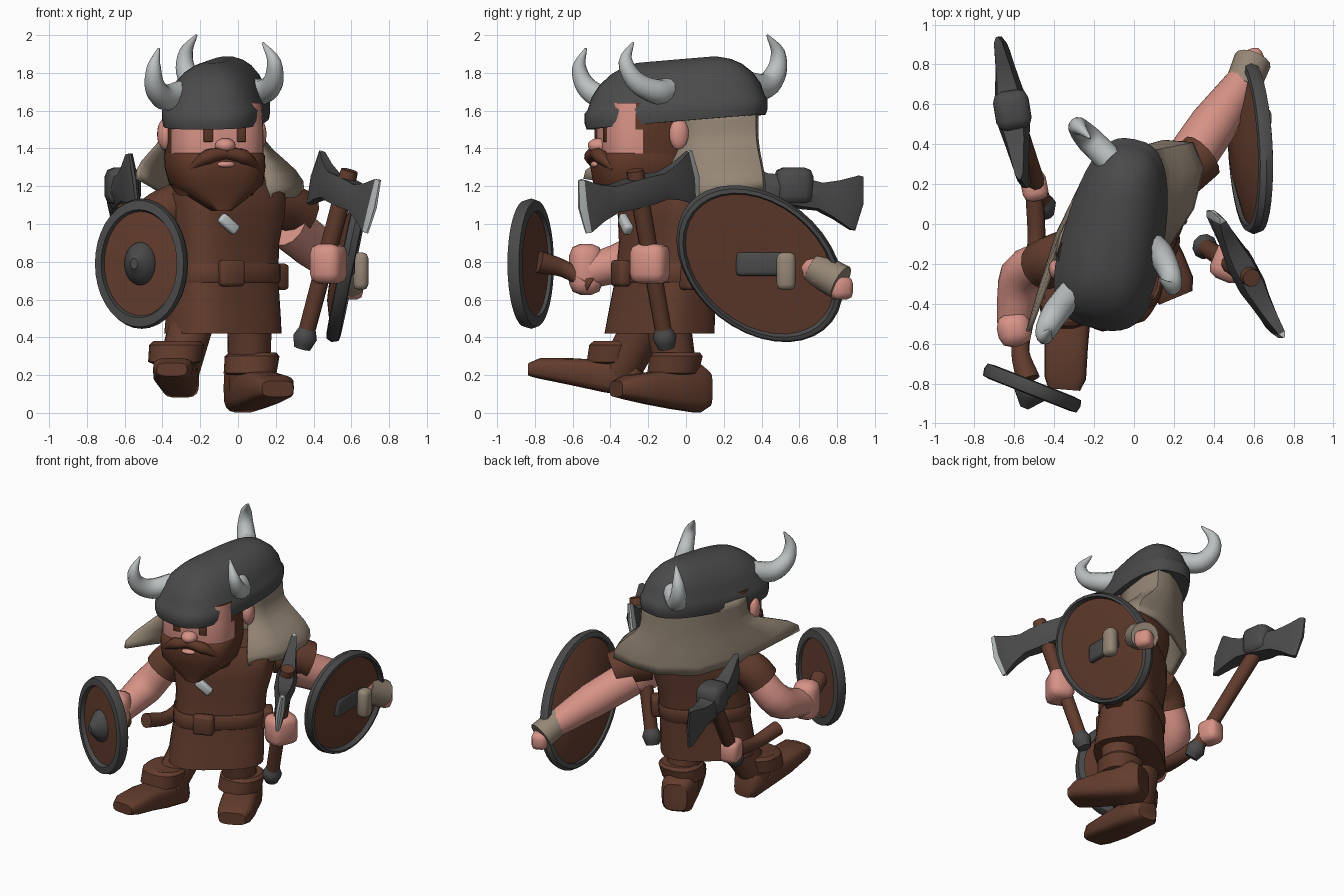
import bpy, bmesh, math
from mathutils import Vector as V, Matrix

if "Cube" in bpy.data.objects:
    bpy.data.objects.remove(bpy.data.objects["Cube"])

def material(name, r, g, b):
    m = bpy.data.materials.new(name)
    m.diffuse_color = (r, g, b, 1)
    m.use_nodes = True
    m.node_tree.nodes["Principled BSDF"].inputs["Base Color"].default_value = m.diffuse_color
    return m

LEATHER = material("leather brown", .122, .045, .026)
HAIR = material("hair brown", .112, .038, .020)
IRON = material("dark iron", .07, .069, .071)
CLOTH = material("beige cloth", .30, .24, .18)
SKIN = material("skin", .68, .29, .24)
SILVER = material("pale silver", .50, .53, .53)

def finish(name, verts, faces, mats, rule=None, angle=40):
    me = bpy.data.meshes.new(name)
    me.from_pydata([tuple(v) for v in verts], [], faces)
    for m in mats if isinstance(mats, list) else [mats]:
        me.materials.append(m)
    bm = bmesh.new(); bm.from_mesh(me)
    bmesh.ops.recalc_face_normals(bm, faces=bm.faces)
    bm.to_mesh(me); bm.free()
    if rule:
        for p in me.polygons:
            p.material_index = rule(p)
    me.shade_smooth()
    me.set_sharp_from_angle(angle=math.radians(angle))
    ob = bpy.data.objects.new(name, me)
    bpy.context.collection.objects.link(ob)
    return ob

def loft(name, rings, mats, rule=None, angle=40):
    n = len(rings[0])
    verts = [p for r in rings for p in r]
    faces = [(i*n+j, i*n+(j+1) % n, (i+1)*n+(j+1) % n, (i+1)*n+j)
             for i in range(len(rings)-1) for j in range(n)]
    faces += [tuple(range(n-1, -1, -1)), tuple(range(len(verts)-n, len(verts)))]
    return finish(name, verts, faces, mats, rule, angle)

def oval(w, t, z=0, c=(0, 0), yaw=0, n=32, power=3.0):
    """Rounded-rectangle ring in a level plane."""
    out, ca, sa = [], math.cos(yaw), math.sin(yaw)
    for k in range(n):
        a = 2*math.pi*k/n
        co, si = math.cos(a), math.sin(a)
        x = w*math.copysign(abs(co)**(2/power), co)
        y = t*math.copysign(abs(si)**(2/power), si)
        out.append(V((c[0]+x*ca-y*sa, c[1]+x*sa+y*ca, z)))
    return out

def tube(name, path, radii, mat, n=14, steps=4):
    """Tapered tube along a smoothed path."""
    P = [V(p) for p in path]
    E = [2*P[0]-P[1]] + P + [2*P[-1]-P[-2]]
    pts, rad = [], []
    for i in range(len(P)-1):
        a, b, c, d = E[i:i+4]
        for s in range(steps):
            t = s/steps
            pts.append(.5*(2*b+(c-a)*t+(2*a-5*b+4*c-d)*t*t+(3*b-a-3*c+d)*t**3))
            rad.append(radii[i]*(1-t)+radii[i+1]*t)
    pts.append(P[-1]); rad.append(radii[-1])
    rings, side = [], None
    for i, p in enumerate(pts):
        d = (pts[min(i+1, len(pts)-1)]-pts[max(i-1, 0)]).normalized()
        side = d.orthogonal() if side is None else side-d*side.dot(d)
        side.normalize()
        up = d.cross(side)
        rings.append([p+rad[i]*(side*math.cos(2*math.pi*k/n)+up*math.sin(2*math.pi*k/n)) for k in range(n)])
    return loft(name, rings, mat)

def block(name, c, size, mat, yaw=0, bevel=.02, tilt=0):
    bm = bmesh.new()
    bmesh.ops.create_cube(bm, size=1, matrix=Matrix.Diagonal((*size, 1)))
    bmesh.ops.bevel(bm, geom=bm.edges[:], offset=bevel, segments=2, affect='EDGES', profile=.5)
    bm.transform(Matrix.Translation(c) @ Matrix.Rotation(yaw, 4, 'Z') @ Matrix.Rotation(tilt, 4, 'Y'))
    bm.verts.index_update()
    vs = [v.co.copy() for v in bm.verts]
    fs = [tuple(v.index for v in f.verts) for f in bm.faces]
    bm.free()
    return finish(name, vs, fs, mat, angle=60)

def ball(name, c, size, mat, yaw=0):
    rings = []
    for i in range(1, 10):
        a = math.pi*i/10
        rings.append(oval(size[0]*math.sin(a), size[1]*math.sin(a), c[2]-size[2]*math.cos(a), c, yaw, 16, 2))
    return loft(name, rings, mat, angle=70)

# tunic: body turned toward the front right
YAW = math.radians(38)
def torso(z, w, t):
    k = (z-.42)/.8
    return oval(w, t, z, (-.08+.02*k, -.14+.08*k), YAW, 36)
loft("tunic", [torso(*r) for r in [(.42, .315, .22), (.52, .31, .21), (.72, .295, .19), (.9, .3, .185),
     (1.05, .33, .195), (1.16, .34, .19), (1.25, .22, .15)]], LEATHER)
loft("belt", [torso(*r) for r in [(.69, .3, .195), (.7, .305, .202), (.78, .305, .202), (.79, .3, .195)]], LEATHER)
block("belt_buckle", (-.035, -.345, .74), (.14, .07, .14), LEATHER, YAW*.6)
block("belt_pouch", (.2, .03, .72), (.1, .12, .14), LEATHER, YAW)
block("chest_clasp", (-.05, -.32, 1.0), (.12, .05, .06), SILVER, YAW*.6, .015, .7)

# legs and boots
def boot(side, hip, ankle, cuff, stations):
    tube(side+"_leg", [hip, ankle], [.12, .11], LEATHER)
    x, y, z = cuff
    loft(side+"_boot_cuff", [oval(r, r*.98, z+h, (x+.12*h, y+.2*h), 0, 18, 2.3) for r, h in
         [(.115, -.06), (.14, -.05), (.145, .04), (.125, .06)]], LEATHER)
    a, b = V(stations[0][:2]), V(stations[-1][:2])
    ac = V((b.y-a.y, a.x-b.x)).normalized()
    rings = []
    for sx, sy, hw, lo, hi in stations:
        rings.append([V((sx+ac.x*p.x, sy+ac.y*p.x, (lo+hi)/2+p.y)) for p in oval(hw, (hi-lo)/2, n=18, power=3.6)])
    loft(side+"_boot", rings, LEATHER, angle=50)

boot("left", (-.24, -.2, .5), (-.32, -.36, .2), (-.33, -.38, .32),
     [(-.3, -.22, .07, .09, .2), (-.305, -.26, .1, .08, .28), (-.32, -.44, .105, .11, .28),
      (-.34, -.6, .11, .145, .29), (-.345, -.77, .105, .18, .29), (-.35, -.83, .08, .195, .265)])
boot("right", (.06, -.1, .52), (.06, -.04, .12), (.07, -.06, .26),
     [(.01, .11, .08, .03, .22), (.025, .06, .11, .0, .26), (.08, -.07, .115, .02, .24),
      (.14, -.2, .12, .045, .215), (.19, -.31, .115, .07, .2), (.21, -.37, .09, .085, .17)])

# head and face, in a slightly turned local frame
HY = math.radians(14)
HC = (-.14, -.17)
def hl(x, y, z):
    return V((HC[0]+x*math.cos(HY)-y*math.sin(HY), HC[1]+x*math.sin(HY)+y*math.cos(HY), z))
def head_ring(z, w, t, cy=-.05):
    return oval(w, t, z, hl(0, cy, z)[:2], HY, 40)
front = V((math.sin(HY), -math.cos(HY), 0))
def face_rule(p):
    d = (p.center-hl(0, 0, p.center.z)).dot(front)
    return 0 if p.center.z > 1.36 and d > .14 else 1
loft("head", [head_ring(*r) for r in [(1.15, .2, .16), (1.25, .235, .22), (1.37, .25, .245), (1.5, .25, .245),
     (1.64, .24, .23)]], [SKIN, HAIR], face_rule)
loft("beard", [head_ring(*r) for r in [(1.07, .05, .05, -.22), (1.13, .14, .13, -.15), (1.21, .24, .21, -.1),
     (1.3, .255, .25, -.075), (1.36, .255, .25, -.065), (1.385, .245, .235, -.05)]], HAIR, angle=60)
ball("nose", hl(0, -.3, 1.415), (.055, .06, .04), SKIN, HY)
ball("lower_lip", hl(0, -.315, 1.315), (.05, .03, .018), SKIN, HY)
for s, side in ((-1, "left"), (1, "right")):
    tube(side+"_moustache", [hl(0, -.32, 1.375), hl(s*.1, -.315, 1.355), hl(s*.19, -.27, 1.29)], [.03, .04, .012], HAIR, 10)
    block(side+"_eye", hl(s*.09, -.287, 1.475), (.05, .018, .08), HAIR, HY, .004)
    ball(side+"_ear", hl(.275 if s > 0 else -.255, .07 if s > 0 else .0, 1.475), (.04, .055, .085), SKIN, HY)

# long rounded helmet, narrower and higher toward the back
HAT = math.radians(-12)
axis = V((-math.sin(HAT), math.cos(HAT), 0))
across = axis.cross(V((0, 0, 1)))
rings = []
for h, k in [(0, .9), (0, .98), (.03, 1.0), (.085, 1.0), (.1, .97), (.17, .89), (.23, .77), (.28, .6), (.31, .43), (.33, .2)]:
    ring = oval(.265*k, .485*(k if k > .9 else .3+.7*k), 1.54+h, (-.095, -.05), HAT, 40, 2.8)
    for p in ring:
        rel = p-V((-.095, -.05, p.z))
        v = rel.dot(axis)/.48
        p -= across*rel.dot(across)*.16*(v+.3)
        p.z += .04*v
    rings.append(ring)
loft("helmet", rings, IRON, angle=50)
for name, pts in {
    "left_horn": [(-.3, -.33, 1.69), (-.39, -.44, 1.67), (-.44, -.53, 1.73), (-.445, -.565, 1.83), (-.42, -.53, 1.93)],
    "right_horn": [(.05, -.08, 1.71), (.13, -.15, 1.7), (.185, -.26, 1.75), (.19, -.32, 1.86), (.13, -.28, 1.96)],
    "back_horn": [(-.12, .32, 1.74), (-.22, .42, 1.73), (-.275, .48, 1.81), (-.275, .485, 1.91), (-.22, .43, 2.0)]}.items():
    tube(name, pts, [.07, .068, .055, .038, .006], SILVER, 12)

# hood and cape: straight down from the helmet, then flaring over the shoulders
hem = [(-.53, -.54, 1.24), (-.46, -.3, 1.2), (-.38, -.05, 1.15), (-.25, .22, 1.13), (-.03, .36, 1.13), (.15, .41, 1.16),
       (.29, .4, 1.18), (.34, .28, 1.17), (.29, .08, 1.14), (.16, -.12, 1.14)]
top = [(-.38, -.14), (-.36, -.06), (-.31, .05), (-.22, .22), (-.09, .32), (.02, .37), (.09, .36), (.115, .25), (.11, .12), (.1, -.02)]
R, verts = 8, []
for i in range(R+1):
    t = i/R
    s = min(1, max(0, (t-.3)/.62))
    f = .12*t+.88*s*s*(3-2*s)
    for (hx, hy, hz), (tx, ty) in zip(hem, top):
        verts.append((tx+(hx-tx)*f, ty+(hy-ty)*f, 1.6+(hz-1.6)*t))
n = len(hem)
cape = finish("hood_cape", verts, [(i*n+j, i*n+j+1, (i+1)*n+j+1, (i+1)*n+j) for i in range(R) for j in range(n-1)], CLOTH)
cape.modifiers.new("thickness", 'SOLIDIFY').thickness = .025
cape.modifiers["thickness"].offset = 0

# arms, sleeves and fists
tube("left_sleeve", [(-.32, -.14, 1.1), (-.41, -.18, 1.05), (-.46, -.21, .98)], [.12, .125, .125], LEATHER)
tube("left_arm", [(-.42, -.18, 1.04), (-.56, -.26, .84), (-.6, -.5, .75)], [.1, .115, .09], SKIN)
block("left_fist", (-.6, -.53, .76), (.17, .17, .27), SKIN, .2, .06)
tube("shield_grip", [(-.55, -.5, .68), (-.57, -.64, .76), (-.53, -.78, .8)], [.045, .045, .06], LEATHER)
tube("lower_left_wrist", [(-.53, -.3, .62), (-.49, -.1, .58), (-.5, .16, .62)], [.05, .045, .045], LEATHER)
block("lower_left_fist", (-.5, .19, .64), (.13, .15, .16), SKIN, .2, .04)
tube("right_sleeve", [(.16, .18, 1.1), (.26, .27, 1.09), (.34, .34, 1.05)], [.12, .125, .125], LEATHER)
tube("right_arm", [(.25, .28, 1.0), (.4, .5, .88), (.57, .74, .73)], [.125, .12, .085], SKIN)
tube("right_bracer", [(.54, .68, .77), (.595, .82, .69)], [.09, .095], CLOTH)
block("right_fist", (.6, .82, .66), (.11, .12, .12), SKIN, .4, .035)
block("shield_strap_end", (.65, .53, .75), (.08, .1, .2), CLOTH, 0, .03)
block("axe_fist", (.48, -.19, .79), (.17, .2, .21), SKIN, -.4, .05)

# oval shields: iron rim and boss on a brown board
def shield(name, c, u, v, a, b, rim, boss, bulge):
    c, u, v = V(c), V(u).normalized(), V(v).normalized()
    nrm = u.cross(v)
    prof = [(.02, -.015-bulge), (.5, -.015-.75*bulge), (rim, -.015), (rim+.01, -.035), (.97, -.03), (1, 0), (.97, .035),
            (rim+.03, .04), (rim, .012), (.33, .02), (.32, .02+boss*.2), (.2, .02+boss*.6), (.08, .02+boss)]
    rings = [[c+nrm*h+r*(a*u*math.cos(q*math.pi/18)+b*v*math.sin(q*math.pi/18)) for q in range(36)] for r, h in prof]
    def rule(p):
        band = p.index//36
        back_cap, boss_cap = p.index == 12*36, p.index == 12*36+1
        return 0 if band in (0, 1, 8) or back_cap or (not boss and (band > 8 or boss_cap)) else 1
    loft(name, rings, [LEATHER, IRON], rule)

shield("front_shield", (-.51, -.82, .79), (0, 0, 1), (-.24, .095, 0), .345, .26, .8, .09, 0)
shield("side_shield", (.58, .39, .79), (-.12, .78, -.62), (.17, .6, .78), .495, .36, .89, 0, .07)
block("shield_grip_plate", (.595, .41, .79), (.05, .29, .13), IRON, 0, .02)

# double-bladed axes
def axe(name, hub, end, u, L, edge, thick, top):
    hub, end, u = V(hub), V(end), V(u).normalized()
    d = (hub-end).normalized()
    v = (d-u*d.dot(u)).normalized()
    w = u.cross(v)
    tube(name+"_handle", [hub+d*top, hub, end], [.045, .05, .045], LEATHER, 10, 2)
    tube(name+"_pommel", [end+d*.07, end+d*.02, end-d*.04], [.045, .065, .045], IRON, 10, 2)
    half = [(.07, .075, .05, 0), (.15, .07, .04, 0), (.24, .1, .03, .0), (.87*L, .145, .018, .01), (.94*L, .145, .005, .022)]
    sec = [(-x, h, t, -e) for x, h, t, e in reversed(half)] + half
    rings = [[hub+u*(x+e*(1 if k == 0 else 0))+v*h*k+w*t*thick*s*(1 if k == 0 else .7)
              for k, s in ((-1, -1), (0, -1), (1, -1), (1, 1), (0, 1), (-1, 1))] for x, h, t, e in sec]
    last = len(sec)-2
    loft(name+"_blades", rings, [IRON, edge], lambda p: 1 if p.index < 6 or p.index >= last*6 else 0, 30)

axe("front_axe", (.56, -.25, 1.17), (.35, -.11, .38), (.34, -.64, -.17), .37, SILVER, 1.4, .12)
axe("rear_axe", (-.61, .56, 1.17), (-.45, .08, .52), (-.12, .75, -.13), .39, IRON, 1.6, .02)
block("rear_axe_hub", (-.61, .57, 1.2), (.18, .2, .2), IRON, .16, .05)
